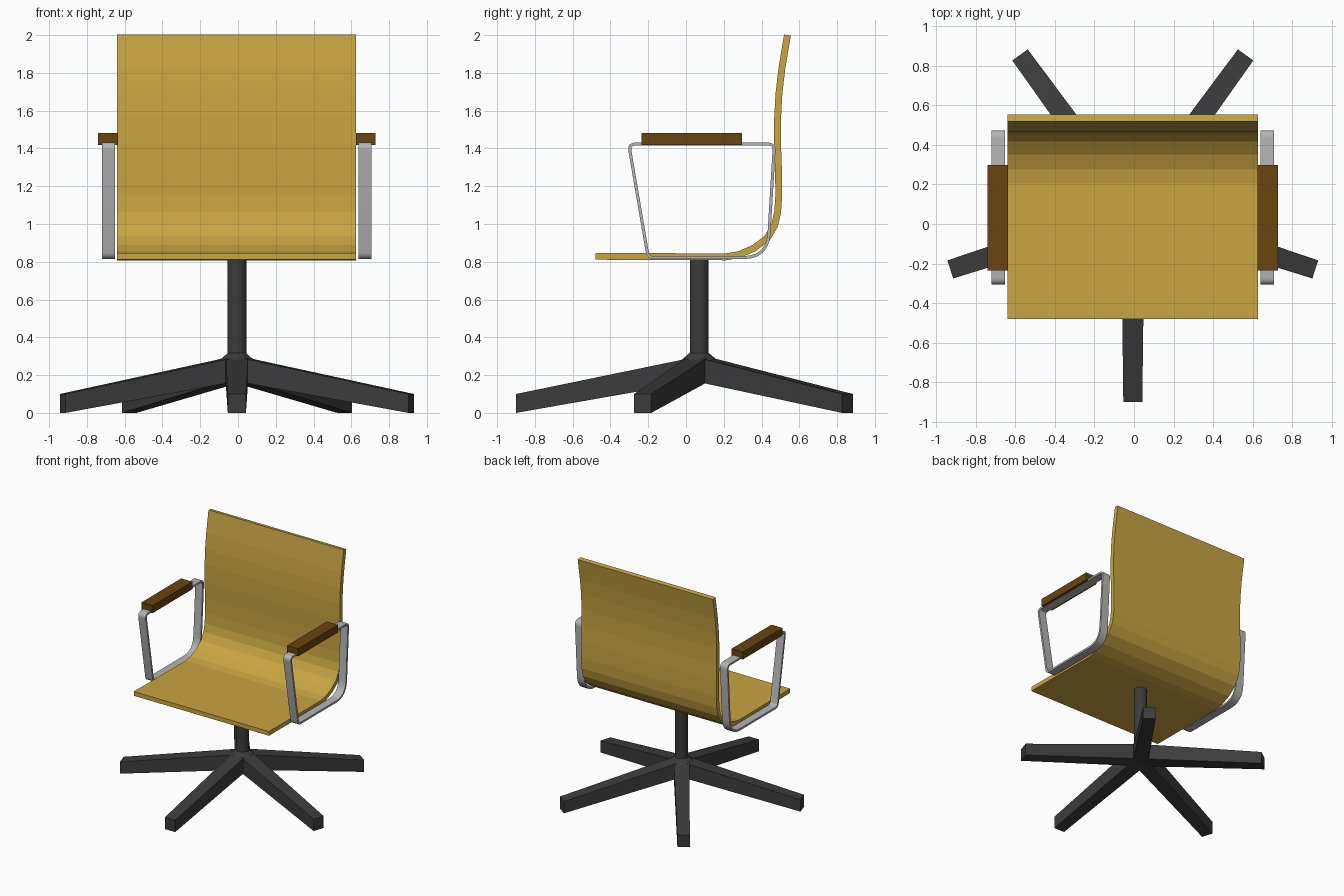
import bpy, bmesh, math
from mathutils import Vector

cube = bpy.data.objects.get("Cube")
if cube:
    bpy.data.objects.remove(cube, do_unlink=True)

CX, HUB_Y = -0.006, 0.07


def material(name, rgb):
    m = bpy.data.materials.new(name)
    m.use_nodes = True
    m.diffuse_color = (*rgb, 1)
    m.node_tree.nodes["Principled BSDF"].inputs["Base Color"].default_value = (*rgb, 1)
    return m


MUSTARD = material("mustard shell", (0.58, 0.38, 0.055))
WOOD = material("brown wood", (0.14, 0.058, 0.005))
STEEL = material("pale steel", (0.46, 0.46, 0.46))
CHARCOAL = material("charcoal metal", (0.045, 0.045, 0.045))


def finish(name, bm, mat):
    bmesh.ops.recalc_face_normals(bm, faces=bm.faces)
    mesh = bpy.data.meshes.new(name)
    bm.to_mesh(mesh)
    bm.free()
    mesh.materials.append(mat)
    obj = bpy.data.objects.new(name, mesh)
    bpy.context.collection.objects.link(obj)
    return obj


def smooth(obj):
    bpy.ops.object.select_all(action='DESELECT')
    obj.select_set(True)
    bpy.context.view_layer.objects.active = obj
    bpy.ops.object.shade_smooth_by_angle(angle=math.radians(35))


def box(name, lo, hi, mat):
    bm = bmesh.new()
    bmesh.ops.create_cube(bm, size=1)
    for v in bm.verts:
        v.co = [l + (c + 0.5) * (h - l) for l, h, c in zip(lo, hi, v.co)]
    return finish(name, bm, mat)


def ribbon(name, path, thick, x0, x1, mat, closed=False):
    """Strip of even thickness following a (y, z) centre line, extruded along x."""
    pts = [Vector(p) for p in path]
    n = len(pts)
    bm = bmesh.new()
    rings = []
    for i, p in enumerate(pts):
        a = (p - pts[i - 1]).normalized() if closed or i else None
        b = (pts[(i + 1) % n] - p).normalized() if closed or i < n - 1 else None
        a, b = a or b, b or a
        t = (a + b).normalized()
        off = Vector((-t.y, t.x)) * thick / 2 / max(t.dot(a), 0.5)
        rings.append([bm.verts.new((x, *q)) for x, q in
                      ((x0, p + off), (x1, p + off), (x1, p - off), (x0, p - off))])
    for i in range(n if closed else n - 1):
        r, s = rings[i], rings[(i + 1) % n]
        for k in range(4):
            bm.faces.new((r[k], r[(k + 1) % 4], s[(k + 1) % 4], s[k]))
    if not closed:
        bm.faces.new(rings[0])
        bm.faces.new(rings[-1])
    return finish(name, bm, mat)


def rounded(corners, steps=6):
    """Replace each (y, z, cut) corner of a closed outline by a short curve."""
    out = []
    for i, (y, z, cut) in enumerate(corners):
        p = Vector((y, z))
        before = Vector(corners[i - 1][:2])
        after = Vector(corners[(i + 1) % len(corners)][:2])
        a = p + (before - p).normalized() * cut
        b = p + (after - p).normalized() * cut
        for k in range(steps + 1):
            t = k / steps
            out.append(a * (1 - t) ** 2 + p * 2 * t * (1 - t) + b * t * t)
    return out


# Bent shell: seat and back in one sheet
shell = [(-0.48, 0.829), (0.21, 0.826), (0.28, 0.838), (0.36, 0.872), (0.43, 0.925),
         (0.468, 0.99), (0.485, 1.06), (0.491, 1.15), (0.49, 1.28), (0.485, 1.42),
         (0.485, 1.56), (0.492, 1.69), (0.507, 1.82), (0.537, 2.0)]
ribbon("seat_shell", shell, 0.036, CX - 0.634, CX + 0.632, MUSTARD)

# Arm loops with wooden rests
loop = rounded([(-0.303, 1.423, 0.035), (0.468, 1.423, 0.035),
                (0.432, 0.822, 0.13), (-0.2, 0.822, 0.03)])
for side, s in (("left", 1), ("right", -1)):
    strap = sorted((CX + s * 0.645, CX + s * 0.714))
    smooth(ribbon(side + "_arm_frame", loop, 0.016, *strap, STEEL, closed=True))
    rest = sorted((CX + s * 0.63, CX + s * 0.734))
    box(side + "_armrest", (rest[0], -0.235, 1.417), (rest[1], 0.297, 1.481), WOOD)


# Column and hub collar
def cone(name, r0, r1, z0, z1, sides):
    bm = bmesh.new()
    bmesh.ops.create_cone(bm, cap_ends=True, segments=sides, radius1=r0, radius2=r1, depth=z1 - z0)
    bmesh.ops.translate(bm, verts=bm.verts, vec=(CX, HUB_Y, (z0 + z1) / 2))
    return finish(name, bm, CHARCOAL)


smooth(cone("column", 0.05, 0.05, 0.2, 0.815, 32))
cone("hub_collar", 0.1, 0.05, 0.275, 0.318, 10)

# Five tapered legs
for i in range(5):
    ang = math.radians(-90 + 72 * i)
    d = Vector((math.cos(ang), math.sin(ang), 0))
    w = Vector((-d.y, d.x, 0))
    bm = bmesh.new()
    ends = []
    for r, half, low, high in ((0, 0.06, 0.17, 0.3), (0.97, 0.048, 0, 0.1)):
        c = Vector((CX, HUB_Y, 0)) + d * r
        ends.append([bm.verts.new(c + w * (half * k) + Vector((0, 0, z)))
                     for k, z in ((-1, low), (1, low), (1, high), (-1, high))])
    a, b = ends
    bm.faces.new(a)
    bm.faces.new(b)
    for k in range(4):
        j = (k + 1) % 4
        bm.faces.new((a[k], a[j], b[j], b[k]))
    finish("base_leg_%d" % (i + 1), bm, CHARCOAL)
